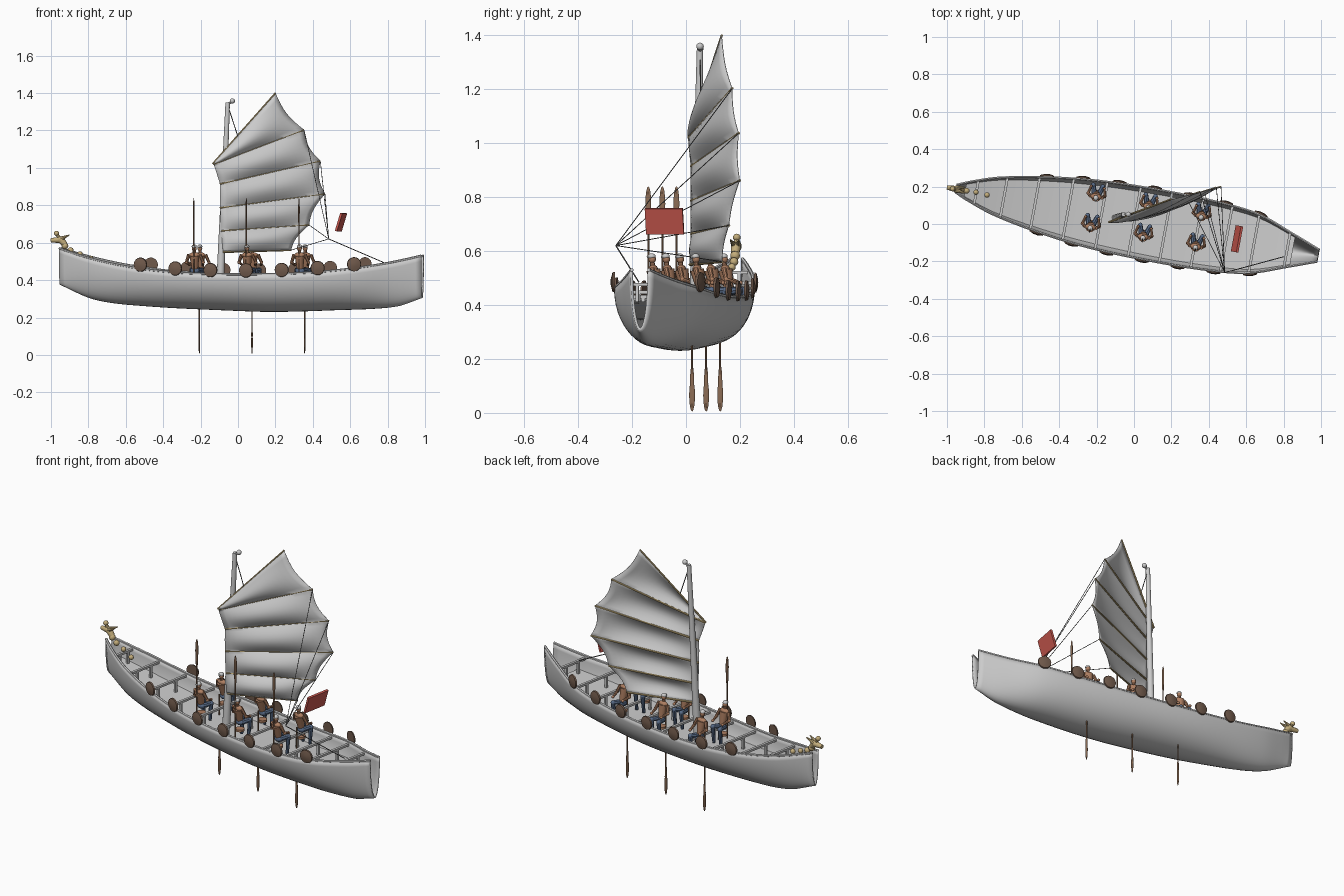
import bpy, bmesh, math
from mathutils import Vector as V, Matrix

if "Cube" in bpy.data.objects:
    bpy.data.objects.remove(bpy.data.objects["Cube"])

TURN = Matrix.Rotation(math.radians(-10.5), 4, 'Z')   # boat axis is yawed in plan


def material(name, rgb):
    m = bpy.data.materials.new(name)
    m.diffuse_color = (*rgb, 1)
    m.use_nodes = True
    m.node_tree.nodes["Principled BSDF"].inputs["Base Color"].default_value = m.diffuse_color
    return m


BAMBOO = material("bamboo", (0.55, 0.42, 0.2))
SKIN = material("skin", (0.42, 0.21, 0.12))
BLUE = material("blue_cloth", (0.10, 0.15, 0.25))
BARK = material("shield_brown", (0.16, 0.1, 0.07))
WOOD = material("paddle_wood", (0.26, 0.15, 0.09))
RED = material("red", (0.6, 0.1, 0.08))
DARK = material("rope", (0.12, 0.12, 0.12))


def finish(bm, name, mat=None, local=True, angle=40):
    if local:
        bm.transform(TURN)
    bmesh.ops.recalc_face_normals(bm, faces=bm.faces)
    me = bpy.data.meshes.new(name)
    bm.to_mesh(me)
    bm.free()
    ob = bpy.data.objects.new(name, me)
    bpy.context.collection.objects.link(ob)
    if mat:
        me.materials.append(mat)
    bpy.context.view_layer.objects.active = ob
    bpy.ops.object.select_all(action='DESELECT')
    ob.select_set(True)
    bpy.ops.object.shade_smooth_by_angle(angle=math.radians(angle))
    return ob


def rod(bm, a, b, r1, r2=None, seg=8):
    a, b = V(a), V(b)
    d = b - a
    m = Matrix.Translation((a + b) / 2) @ d.to_track_quat('Z', 'Y').to_matrix().to_4x4()
    bmesh.ops.create_cone(bm, cap_ends=True, segments=seg, radius1=r1,
                          radius2=r1 if r2 is None else r2, depth=d.length, matrix=m)


def ball(bm, c, s, seg=12):
    s = (s, s, s) if isinstance(s, (int, float)) else s
    bmesh.ops.create_uvsphere(bm, u_segments=seg, v_segments=8, radius=1,
                              matrix=Matrix.Translation(c) @ Matrix.Diagonal((*s, 1)))


def box(bm, c, s, rot=Matrix.Identity(4)):
    bmesh.ops.create_cube(bm, size=1, matrix=Matrix.Translation(c) @ rot @ Matrix.Diagonal((*s, 1)))


def grid(bm, rows):
    vs = [[bm.verts.new(p) for p in r] for r in rows]
    for r, s in zip(vs, vs[1:]):
        for i in range(len(r) - 1):
            bm.faces.new((r[i], r[i + 1], s[i + 1], s[i]))


def spline(table, x):
    # smooth interpolation through (x, y) pairs
    n = len(table)
    slope = []
    for i in range(n):
        p, q = table[max(i - 1, 0)], table[min(i + 1, n - 1)]
        slope.append((q[1] - p[1]) / (q[0] - p[0]))
    i = max(k for k in range(n - 1) if table[k][0] <= x + 1e-9 or k == 0)
    (x0, y0), (x1, y1) = table[i], table[i + 1]
    h, t = x1 - x0, (x - x0) / (x1 - x0)
    return ((2*t**3 - 3*t**2 + 1) * y0 + (t**3 - 2*t**2 + t) * h * slope[i]
            + (3*t**2 - 2*t**3) * y1 + (t**3 - t**2) * h * slope[i + 1])


KEEL = [(-.97, .38), (-.78, .30), (-.5, .265), (0, .24), (.2, .235), (.5, .243), (.85, .262), (1, .31)]
HALF = [(-.97, .02), (-.9, .05), (-.75, .1), (-.5, .148), (-.25, .178), (.05, .19), (.4, .185),
        (.65, .158), (.85, .088), (1, .032)]
V0 = .013                                             # centreline offset


def keel(u): return spline(KEEL, u)
def half(u): return spline(HALF, u)
def sheer(u): return .43 + (.14 * ((.05 - u) / 1.02) ** 2.5 if u < .05 else .10 * ((u - .05) / .95) ** 2.5)


# hull: round-bottomed shell, open at both narrow ends
N = 64
US = [-.97 + 1.97 * i / N for i in range(N + 1)]
bm = bmesh.new()
rows = []
for u in US:
    k, h, w = keel(u), sheer(u) - keel(u), half(u)
    rows.append([(u, V0 + w * math.sin(a), k + h * (1 - math.cos(a)))
                 for a in [math.pi * (j / 24 - .5) for j in range(25)]])
grid(bm, rows)
hull = finish(bm, "hull")
so = hull.modifiers.new("thickness", 'SOLIDIFY')
so.thickness = .01
so.offset = 0

# gunwale rails
bm = bmesh.new()
for s in (-1, 1):
    pts = [(u, V0 + s * half(u), sheer(u)) for u in US]
    for a, b in zip(pts, pts[1:]):
        rod(bm, a, b, .007, seg=6)
finish(bm, "gunwale_rails")


# floor boards
def inner(u, drop):
    h = sheer(u) - keel(u)
    return half(u) * math.sqrt(max(0, 1 - (drop / h) ** 2))


bm = bmesh.new()
rows = []
for i in range(41):
    u = -.92 + 1.78 * i / 40
    w = inner(u, .085)
    rows.append([(u, V0 - w, sheer(u) - .085), (u, V0 + w, sheer(u) - .085)])
grid(bm, rows)
finish(bm, "floor")

# thwarts with small posts
bm = bmesh.new()
for u in (-.86, -.71, -.54, -.36, -.18, 0, .17, .34, .5, .65, .83):
    z, w = sheer(u) - .015, half(u)
    box(bm, (u, V0, z), (.014, 2 * w - .008, .012))
    for s in (-.45, .45):
        box(bm, (u, V0 + s * w, z - .035), (.012, .012, .07))
finish(bm, "thwarts")

# shields along both sides
for s, side in ((-1, "near"), (1, "far")):
    bm = bmesh.new()
    for i in range(7):
        u = -.505 + .194 * i
        n = V((-s * (half(u + .02) - half(u - .02)) / .04 * s * s, 1 * s, 0)).normalized()
        n.x = -(half(u + .02) - half(u - .02)) / .04
        n.normalize()
        c = V((u, V0 + s * (half(u) + .007), sheer(u) + .022))
        rod(bm, c - n * .003, c + n * .005, .038, .036, 24)
        rod(bm, c + n * .005, c + n * .011, .034, .012, 24)
    finish(bm, side + "_shields", BARK, angle=30)

# mast and masthead
bm = bmesh.new()
rod(bm, (-.10, .03, .27), (-.055, .052, 1.35), .022, .012, 16)
ball(bm, (-.03, .052, 1.358), .014)
rod(bm, (-.056, .052, 1.34), (-.03, .052, 1.355), .007)
finish(bm, "mast", local=False)

# sail: billowing panels between battens (luff point, leech point)
BATTENS = [((-.134, .01, 1.022), (.20, .133, 1.40)), ((-.13, .01, 1.02), (.353, .172, 1.203)),
           ((-.096, .02, .914), (.44, .196, 1.037)), ((-.096, .02, .786), (.465, .2, .861)),
           ((-.09, .02, .663), (.38, .16, .695)), ((-.08, .015, .55), (.283, .135, .56))]
normal = V((.28, -.96, 0))
bm = bmesh.new()
rows = []
for i, ((a, b), (c, d)) in enumerate(zip(BATTENS, BATTENS[1:])):
    for j in range(9 if i == 4 else 8):
        t = j / 8
        p, q = V(a).lerp(V(c), t), V(b).lerp(V(d), t)
        puff = math.sin(math.pi * t)
        q -= (q - p).normalized() * .022 * puff
        rows.append([p.lerp(q, k / 16) + normal * (.035 * puff * math.sin(math.pi * k / 16) ** .7 if 0 < k < 16 else 0)
                     for k in range(17)])
grid(bm, rows)
bmesh.ops.remove_doubles(bm, verts=bm.verts, dist=.0004)
sail = finish(bm, "sail", local=False)
sail.modifiers.new("thickness", 'SOLIDIFY').thickness = .003

bm = bmesh.new()
for a, b in BATTENS:
    rod(bm, a, b, .0055, .0045)
finish(bm, "battens", BAMBOO, False)

# rigging lines meeting at one knot
bm = bmesh.new()
knot = (.485, -.26, .62)
for _, leech in BATTENS[1:]:
    rod(bm, leech, knot, .0018, seg=5)
rod(bm, knot, (.80, -.175, .485), .0025, seg=5)
rod(bm, (-.05, .052, 1.32), (.0, .055, 1.165), .0025, seg=5)
finish(bm, "rigging", DARK, False)

# red banner panel
bm = bmesh.new()
box(bm, (.556, .022, .71), (.012, .142, .1), Matrix.Rotation(math.radians(17), 4, 'Y'))
finish(bm, "banner", RED)

# crew, seats and paddles
for row, (v, pz0, pz1) in enumerate(((.12, .02, .47), (-.045, .82, .37))):
    for i, u in enumerate((-.226, .06, .346)):
        tag = f"_{row * 3 + i + 1}"
        P = lambda x, y, z: (u + x, v + y, z)
        bm = bmesh.new()
        rod(bm, P(0, 0, .40), P(0, 0, .412), .024, seg=16)
        rod(bm, P(0, 0, .46), P(0, -.014, .53), .017, .027, 12)
        ball(bm, P(0, -.014, .533), (.03, .017, .016))
        rod(bm, P(0, -.016, .535), P(0, -.018, .56), .009)
        ball(bm, P(0, -.018, .57), (.013, .014, .016))
        for s in (-1, 1):
            rod(bm, P(s * .03, -.014, .535), P(s * .046, -.002, .495), .01, .008)
            ball(bm, P(s * .046, -.002, .495), .009)
            rod(bm, P(s * .046, -.002, .495), P(s * .036, .035, .482), .008, .006)
            ball(bm, P(s * .036, .037, .482), .008)
        finish(bm, "crew_body" + tag, SKIN)
        bm = bmesh.new()
        ball(bm, P(0, 0, .45), (.026, .02, .018))
        for s in (-1, 1):
            rod(bm, P(s * .012, 0, .45), P(s * .026, .046, .455), .015, .012)
            ball(bm, P(s * .026, .046, .455), .0125)
            rod(bm, P(s * .026, .046, .455), P(s * .026, .038, .36), .012, .008)
        finish(bm, "crew_trousers" + tag, BLUE)
        bm = bmesh.new()
        ball(bm, P(0, -.02, .58), (.014, .015, .011))
        ball(bm, P(0, -.033, .578), .006)
        finish(bm, "crew_cap" + tag)
        bm = bmesh.new()
        pv = -.033
        rod(bm, P(0, pv, pz0), P(0, pv, pz1), .0038)
        d = 1 if pz1 > pz0 else -1
        ball(bm, P(0, pv, pz0 + d * .045), (.004, .011, .065 if d < 0 else .06))
        ball(bm, P(0, pv, pz0 + d * .09), (.004, .008, .07))
        finish(bm, "paddle" + tag, WOOD)

# carved figurehead at the bow
bm = bmesh.new()
for c, r in (((-.786, .155, .515), .014), ((-.845, .17, .54), .014), ((-.895, .178, .56), .016),
             ((-.925, .182, .583), .018), ((-.97, .188, .65), .014)):
    ball(bm, c, r)
rod(bm, (-.925, .182, .59), (-.95, .186, .62), .015, .02, 12)
ball(bm, (-.95, .186, .615), .019)
rod(bm, (-.945, .186, .615), (-1.0, .195, .613), .018, .011, 12)
rod(bm, (-.95, .186, .62), (-.97, .188, .645), .01, .008)
for s in (-1, 1):
    rod(bm, (-.945, .186 + s * .008, .622), (-.9, .18 + s * .016, .642), .012, .002)
finish(bm, "figurehead", BAMBOO, False)
